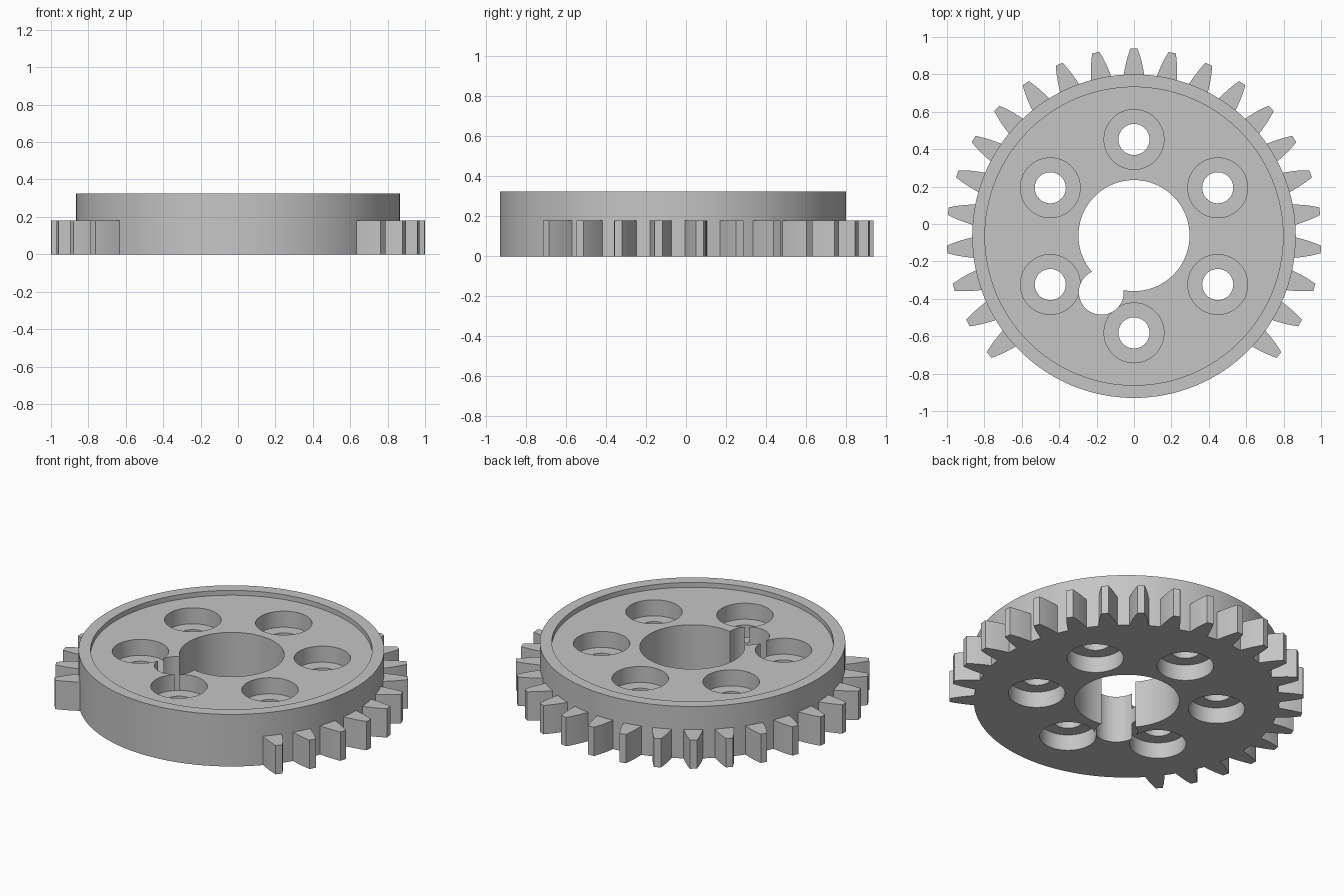
import bpy, bmesh, math
from mathutils import Matrix, Vector

cube = bpy.data.objects.get("Cube")
if cube:
    bpy.data.objects.remove(cube, do_unlink=True)

CENTRE_Y = -0.065
HEIGHT = 0.325
TOOTH_HEIGHT = 0.18
RECESS = 0.03

grey = bpy.data.materials.new("plain grey")
grey.use_nodes = True
colour = (0.56, 0.56, 0.56, 1)
grey.diffuse_color = colour
grey.node_tree.nodes["Principled BSDF"].inputs["Base Color"].default_value = colour


def make_object(name, bm):
    bmesh.ops.recalc_face_normals(bm, faces=bm.faces[:])
    mesh = bpy.data.meshes.new(name)
    bm.to_mesh(mesh)
    bm.free()
    mesh.materials.append(grey)
    obj = bpy.data.objects.new(name, mesh)
    bpy.context.collection.objects.link(obj)
    return obj


def cylinder(name, x, y, radius, bottom, top, sides=64):
    bm = bmesh.new()
    bmesh.ops.create_cone(bm, cap_ends=True, segments=sides, radius1=radius,
                          radius2=radius, depth=top - bottom)
    bmesh.ops.translate(bm, verts=bm.verts[:], vec=(x, y, (top + bottom) / 2))
    return make_object(name, bm)


def cut(target, cutter):
    mod = target.modifiers.new("cut", 'BOOLEAN')
    mod.operation = 'DIFFERENCE'
    mod.solver = 'EXACT'
    mod.object = cutter
    bpy.context.view_layer.objects.active = target
    bpy.ops.object.modifier_apply(modifier=mod.name)
    bpy.data.objects.remove(cutter, do_unlink=True)


def smooth(obj):
    bpy.ops.object.select_all(action='DESELECT')
    obj.select_set(True)
    bpy.context.view_layer.objects.active = obj
    bpy.ops.object.shade_smooth_by_angle(angle=math.radians(25))


# Disc with a raised rim around the top face
disc = cylinder("gear_disc", 0, CENTRE_Y, 0.865, 0, HEIGHT, 128)
cut(disc, cylinder("rim_cutter", 0, CENTRE_Y, 0.797, HEIGHT - RECESS, 1, 128))

# Centre bore and the round notch beside it
cut(disc, cylinder("bore_cutter", 0, -0.062, 0.297, -1, 1, 96))
cut(disc, cylinder("notch_cutter", -0.175, -0.365, 0.12, -1, 1))

# Six bolt holes, counterbored from both faces
for i in range(6):
    a = math.radians(90 + 60 * i)
    x, y = 0.517 * math.cos(a), CENTRE_Y + 0.517 * math.sin(a)
    cut(disc, cylinder("hole_cutter", x, y, 0.083, -1, 1))
    cut(disc, cylinder("top_counterbore", x, y, 0.16, HEIGHT - RECESS - 0.1, 1))
    cut(disc, cylinder("bottom_counterbore", x, y, 0.16, -1, 0.1))
smooth(disc)

# Teeth around the back and sides: radius and half width, root to tip
flank = [(0.855, 0.056), (0.885, 0.051), (0.915, 0.045),
         (0.945, 0.038), (0.975, 0.029), (1.002, 0.02)]
outline = [(-w, r) for r, w in flank] + [(w, r) for r, w in reversed(flank)]
bm = bmesh.new()
for i in range(-11, 12):
    place = (Matrix.Translation((0, CENTRE_Y, 0))
             @ Matrix.Rotation(math.radians(11.76 * i), 4, 'Z'))
    base = bm.faces.new([bm.verts.new(place @ Vector((x, y, 0))) for x, y in outline])
    top = bmesh.ops.extrude_face_region(bm, geom=[base], use_keep_orig=True)
    bmesh.ops.translate(bm, vec=(0, 0, TOOTH_HEIGHT),
                        verts=[v for v in top["geom"] if isinstance(v, bmesh.types.BMVert)])
smooth(make_object("gear_teeth", bm))
